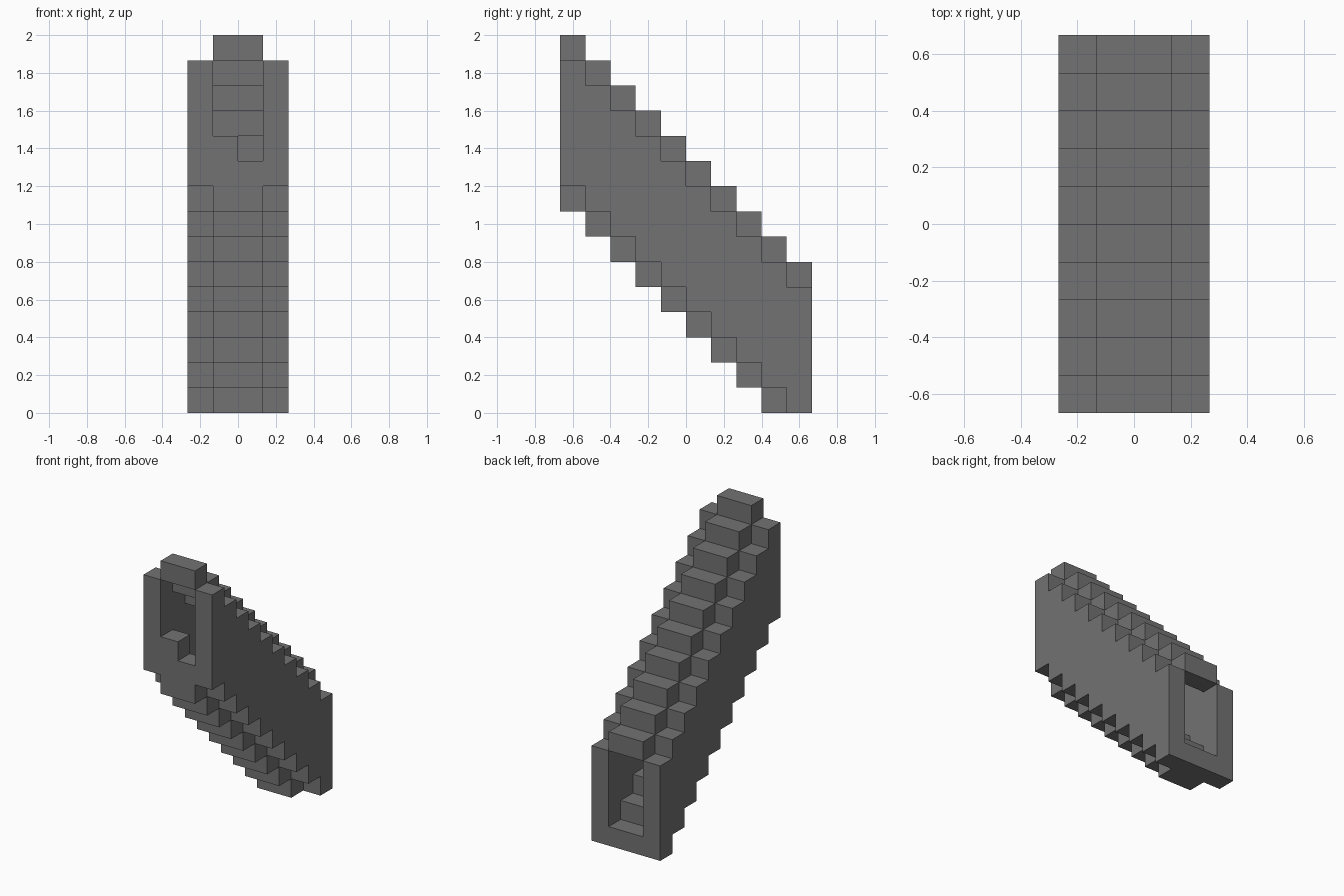
import bpy
import bmesh
from mathutils import Vector

default_cube = bpy.data.objects.get("Cube")
if default_cube:
    bpy.data.objects.remove(default_cube, do_unlink=True)

STEPS = 10          # treads along the depth
U = 2 / 15          # one block
ORIGIN_Y = -STEPS * U / 2

grey = bpy.data.materials.new("stone_grey")
grey.use_nodes = True
colour = (0.17, 0.17, 0.17, 1)
grey.diffuse_color = colour
grey.node_tree.nodes["Principled BSDF"].inputs["Base Color"].default_value = colour


def finish(name, bm):
    bmesh.ops.recalc_face_normals(bm, faces=bm.faces)
    mesh = bpy.data.meshes.new(name)
    bm.to_mesh(mesh)
    bm.free()
    mesh.materials.append(grey)
    obj = bpy.data.objects.new(name, mesh)
    bpy.context.collection.objects.link(obj)
    return obj


def stair_prism(name, x0, x1, bottom, top):
    """Extrude a stepped side profile from x0 to x1 (in blocks)."""
    upper, lower = [], []
    for j in range(STEPS):
        for edge in (j, j + 1):
            upper.append((edge, max(0, top - j)))
            lower.append((edge, max(0, bottom - j)))
    outline = list(dict.fromkeys(upper + lower[::-1]))
    bm = bmesh.new()
    face = bm.faces.new([bm.verts.new((x0 * U, ORIGIN_Y + y * U, z * U))
                         for y, z in outline])
    ext = bmesh.ops.extrude_face_region(bm, geom=[face])
    moved = [g for g in ext["geom"] if isinstance(g, bmesh.types.BMVert)]
    bmesh.ops.translate(bm, verts=moved, vec=((x1 - x0) * U, 0, 0))
    return finish(name, bm)


def block(name, x0, x1, j, z):
    """One-block-deep, one-block-high box."""
    bm = bmesh.new()
    bmesh.ops.create_cube(bm, size=U)
    bmesh.ops.scale(bm, verts=bm.verts, vec=(x1 - x0, 1, 1))
    centre = Vector(((x0 + x1) / 2 * U, ORIGIN_Y + (j + 0.5) * U, (z + 0.5) * U))
    bmesh.ops.translate(bm, verts=bm.verts, vec=centre)
    return finish(name, bm)


# Stepped side walls
stair_prism("right_wall", -2, -1, 9, 14)
stair_prism("left_wall", 1, 2, 9, 14)

# Stepped floor of the sloping passage
stair_prism("passage_floor", -1, 1, 8, 10)

# Roof blocks descending in a row
roof = block("roof_steps", -1, 1, 0, 14)
row = roof.modifiers.new("descending_row", "ARRAY")
row.count = STEPS
row.use_relative_offset = False
row.use_constant_offset = True
row.constant_offset_displace = (0, U, -U)

# Single raised block in the front opening
block("entrance_block", -1, 0, 0, 10)
